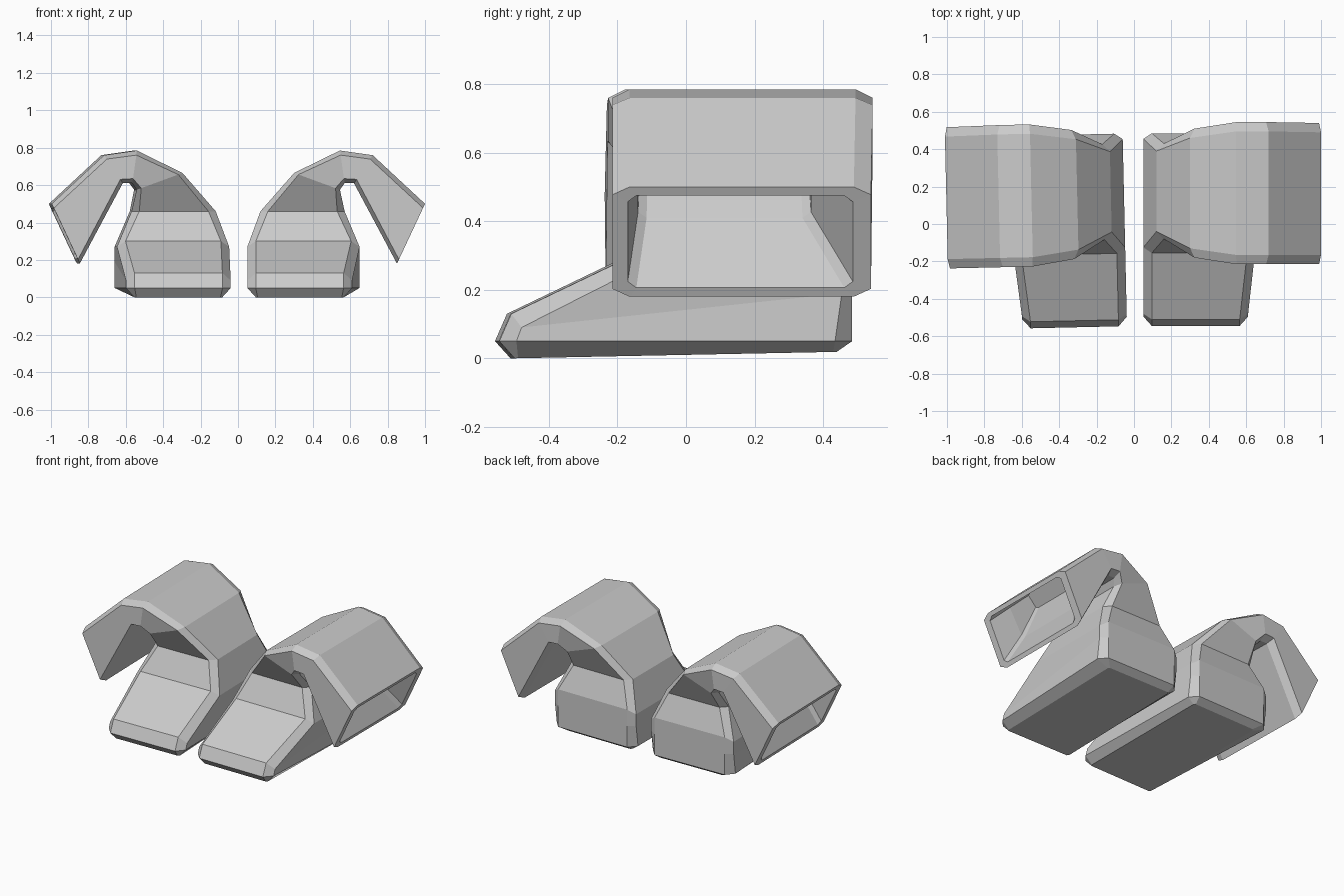
import bpy, bmesh
from math import radians
from mathutils import Vector, Matrix

if "Cube" in bpy.data.objects:
    bpy.data.objects.remove(bpy.data.objects["Cube"])

grey = bpy.data.materials.new("plain_grey")
grey.use_nodes = True
colour = (0.6, 0.6, 0.6, 1)
grey.diffuse_color = colour
grey.node_tree.nodes["Principled BSDF"].inputs["Base Color"].default_value = colour


def ring(a, b, y0, y1, cut, cy):
    """Chamfered rectangle spanning a to b in x/z and y0 to y1 in depth."""
    a, b = Vector((a[0], 0, a[1])), Vector((b[0], 0, b[1]))
    d = (b - a).normalized() * cut
    spots = [(a + d, y0), (b - d, y0), (b, y0 + cy), (b, y1 - cy),
             (b - d, y1), (a + d, y1), (a, y1 - cy), (a, y0 + cy)]
    return [Vector((p.x, y, p.z)) for p, y in spots]


def leg_rings():
    # Foot: sole, lower edge, toe slope, ankle
    sole = ring((.095, 0), (.565, 0), -.50, .44, .01, .01)
    edge = ring((.05, .05), (.65, .05), -.545, .485, .045, .05)
    toe = ring((.05, .09), (.65, .09), -.51, .485, .045, .03)
    ankle = ring((.05, .27), (.65, .27), -.155, .485, .045, .03)
    for p in sole:
        p.z += .02 * (p.y + .5)
    for i in (0, 1):
        toe[i].z += .04
    for i in (3, 4, 5, 6):
        toe[i].z += .10
    for i in (0, 1, 4, 5):
        ankle[i].z += .03
    for r in (edge, toe):
        for i in (1, 2):
            r[i].x -= .04
    # Bent sleeve, rising from the ankle and turning outward and down
    neck = ring((.12, .46), (.57, .46), -.08, .43, .04, .04)
    rise = ring((.30, .665), (.545, .575), -.18, .51, .025, .05)
    crown = ring((.545, .785), (.57, .61), -.215, .545, .025, .05)
    bend = ring((.72, .76), (.62, .61), -.215, .545, .025, .05)
    cuff = ring((1.0, .50), (.85, .18), -.215, .54, .025, .05)
    # Hollow inside the cuff
    mouth = ring((.988, .475), (.862, .206), -.17, .487, .02, .025)
    inner = ring((.86, .60), (.75, .41), -.14, .365, .02, .025)
    depth = ring((.72, .72), (.65, .645), -.13, .35, .01, .02)
    return [sole, edge, toe, ankle, neck, rise, crown, bend, cuff,
            mouth, inner, depth]


def build_leg(name, transform):
    bm = bmesh.new()
    loops = [[bm.verts.new(transform @ p) for p in r] for r in leg_rings()]
    for low, high in zip(loops, loops[1:]):
        for i in range(8):
            j = (i + 1) % 8
            bm.faces.new((low[i], low[j], high[j], high[i]))
    bm.faces.new(loops[0][::-1])
    bm.faces.new(loops[-1])
    bmesh.ops.recalc_face_normals(bm, faces=bm.faces)
    mesh = bpy.data.meshes.new(name)
    bm.to_mesh(mesh)
    bm.free()
    mesh.materials.append(grey)
    obj = bpy.data.objects.new(name, mesh)
    bpy.context.collection.objects.link(obj)


# The right leg is a mirrored copy, turned slightly
build_leg("left_leg", Matrix.Identity(4))
build_leg("right_leg", Matrix.Rotation(radians(1.3), 4, "Z") @ Matrix.Scale(-1, 4, (1, 0, 0)))
